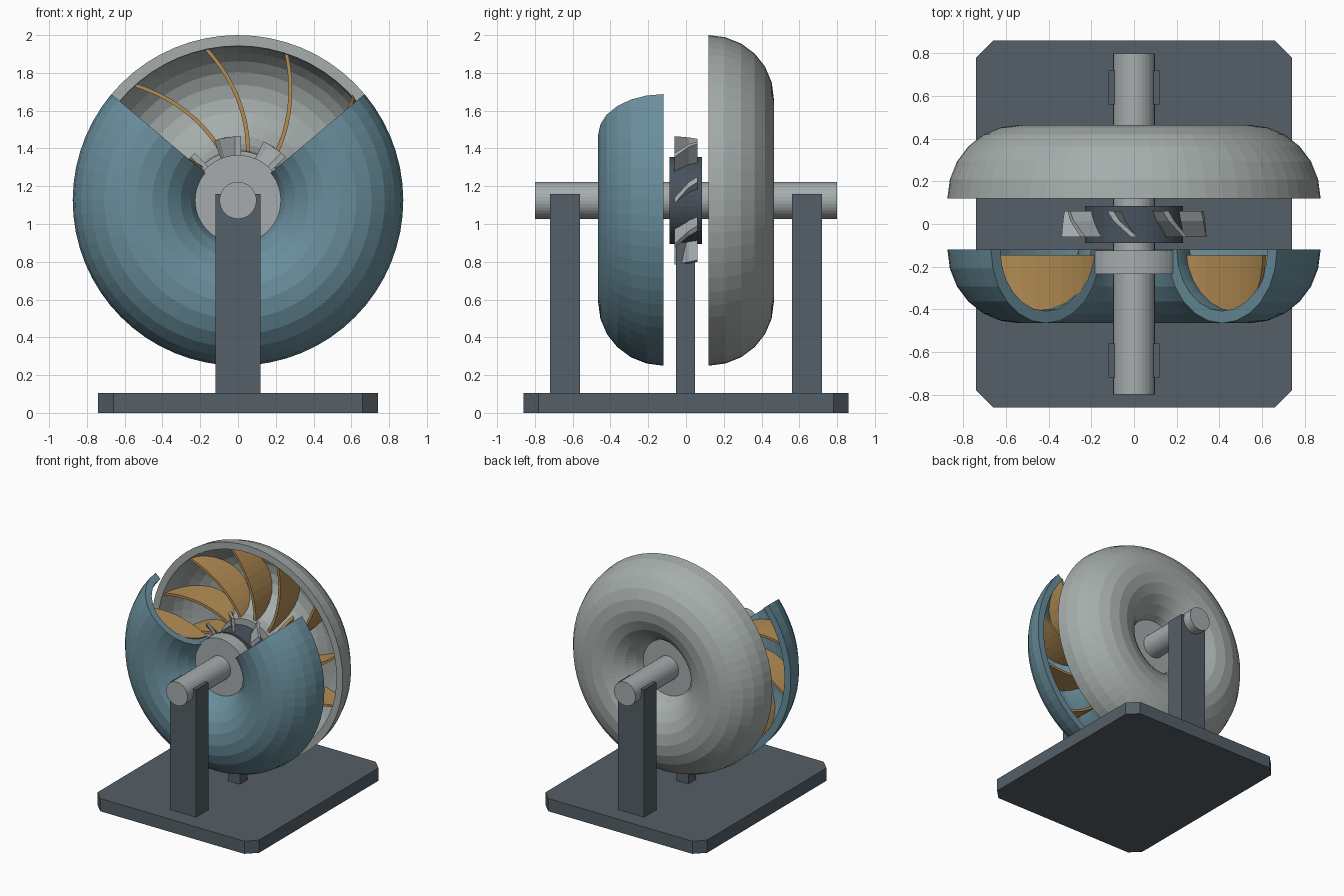
import bpy, bmesh
from math import sin, cos, pi, radians
from mathutils import Vector

if "Cube" in bpy.data.objects:
    bpy.data.objects.remove(bpy.data.objects["Cube"], do_unlink=True)

AXIS_Z = 1.125          # height of the shaft axis
RING, TUBE, DEPTH = 0.54, 0.335, 0.345
WALL, FACE = 0.057, 0.12


def material(name, rgb):
    m = bpy.data.materials.new(name)
    m.use_nodes = True
    m.diffuse_color = (*rgb, 1)
    m.node_tree.nodes["Principled BSDF"].inputs["Base Color"].default_value = (*rgb, 1)
    return m


shell_grey = material("shell_grey", (0.38, 0.42, 0.41))
shell_blue = material("shell_blue", (0.14, 0.27, 0.33))
steel = material("steel", (0.38, 0.41, 0.42))
gold = material("vane_gold", (0.46, 0.27, 0.09))
dark = material("stand_grey", (0.09, 0.115, 0.135))
hub_dark = material("hub_dark", (0.065, 0.085, 0.11))


def finish(name, bm, mat):
    bmesh.ops.recalc_face_normals(bm, faces=bm.faces)
    mesh = bpy.data.meshes.new(name)
    bm.to_mesh(mesh)
    bm.free()
    mesh.materials.append(mat)
    obj = bpy.data.objects.new(name, mesh)
    bpy.context.collection.objects.link(obj)
    return obj


def polar(r, y, deg):
    a = radians(deg)
    return Vector((r * cos(a), y, AXIS_Z + r * sin(a)))


def loft(bm, rings, closed=False):
    """Skin a list of equal point loops, capping the ends unless closed."""
    loops = [[bm.verts.new(p) for p in ring] for ring in rings]
    n = len(loops[0])
    pairs = list(zip(loops, loops[1:])) + ([(loops[-1], loops[0])] if closed else [])
    for a, b in pairs:
        for i in range(n):
            j = (i + 1) % n
            bm.faces.new((a[i], a[j], b[j], b[i]))
    if not closed:
        bm.faces.new(loops[0])
        bm.faces.new(loops[-1])


def revolve(name, profile, mat, start=0, sweep=360, steps=64):
    bm = bmesh.new()
    full = sweep == 360
    count = steps if full else steps + 1
    loft(bm, [[polar(r, y, start + sweep * k / steps) for r, y in profile]
              for k in range(count)], full)
    return finish(name, bm, mat)


def cylinder(name, radius, y0, y1, mat, sides=48):
    bm = bmesh.new()
    loft(bm, [[polar(radius, y, 360 * k / sides) for k in range(sides)] for y in (y0, y1)])
    return finish(name, bm, mat)


def box(name, half_x, y0, y1, z0, z1, mat, cut=0):
    """Upright box with optional chamfered vertical corners."""
    bm = bmesh.new()
    outline = [(-half_x, y0), (half_x, y0), (half_x, y1), (-half_x, y1)]
    if cut:
        cx, mid = half_x - cut, (y0 + y1) / 2
        outline = [p for sx, sy in ((-1, -1), (1, -1), (1, 1), (-1, 1))
                   for p in ((sx * half_x, mid + sy * (y1 - mid - cut)),
                             (sx * cx, mid + sy * (y1 - mid)))[::sx * sy]]
    loft(bm, [[(x, y, z) for x, y in outline] for z in (z0, z1)])
    return finish(name, bm, mat)


def arc(inset, side, steps=12):
    return [(RING - (TUBE - inset) * cos(pi * k / steps),
             side * (FACE + (DEPTH - inset) * sin(pi * k / steps))) for k in range(steps + 1)]


def vanes(name, side, outer_angles):
    """Curved plates filling the bowl, sweeping back as they near the hub."""
    bm = bmesh.new()
    reach, lip, n = TUBE - WALL + 0.005, 0.025, 14
    for outer in outer_angles:
        rings = []
        for k in range(n + 1):
            u = -cos(pi * (k + 0.3) / (n + 0.6))
            r = RING + reach * u
            deep = side * (FACE + max(lip + 0.005, (DEPTH - WALL + 0.005) * (1 - u * u) ** 0.5))
            near = side * (FACE + lip)
            deg = outer - 42 * (RING + reach - r)
            half = 0.011 / r * 180 / pi
            rings.append([polar(r, near, deg - half), polar(r, near, deg + half),
                          polar(r, deep, deg + half), polar(r, deep, deg - half)])
        loft(bm, rings)
    return finish(name, bm, gold)


# Stand: base plate and three uprights
box("base_plate", 0.74, -0.86, 0.86, 0, 0.105, dark, cut=0.08)
box("front_post", 0.12, -0.72, -0.56, 0.1, 1.16, dark)
box("back_post", 0.12, 0.56, 0.72, 0.1, 1.16, dark)
box("middle_post", 0.055, -0.052, 0.048, 0.1, 0.95, dark)

# Shells: whole back bowl, front bowl with the top cut away
revolve("back_shell", arc(0, 1) + arc(WALL, 1)[::-1], shell_grey)
revolve("front_shell", arc(0, -1) + arc(WALL, -1)[::-1], shell_blue, 140, 260, 46)

# Vanes inside both bowls
vanes("back_vanes", 1, range(12, 372, 30))
vanes("front_vanes", -1, range(162, 403, 30))

# Shaft and hubs
cylinder("shaft", 0.098, -0.8, 0.8, steel, 32)
cylinder("front_hub", 0.24, -0.235, -0.125, steel)
cylinder("back_hub", 0.24, 0.125, 0.235, steel)
cylinder("middle_hub", 0.23, -0.088, 0.085, hub_dark)

# Bent blades around the middle hub
bm = bmesh.new()
for k in range(8):
    rings = []
    for y, twist in ((-0.06, 0), (0.015, 14), (0.06, 19)):
        a = 45 * k + twist
        rings.append([polar(0.215, y, a - 4), polar(0.34, y, a - 2.6),
                      polar(0.34, y, a + 2.6), polar(0.215, y, a + 4)])
    loft(bm, rings)
finish("middle_blades", bm, steel)
